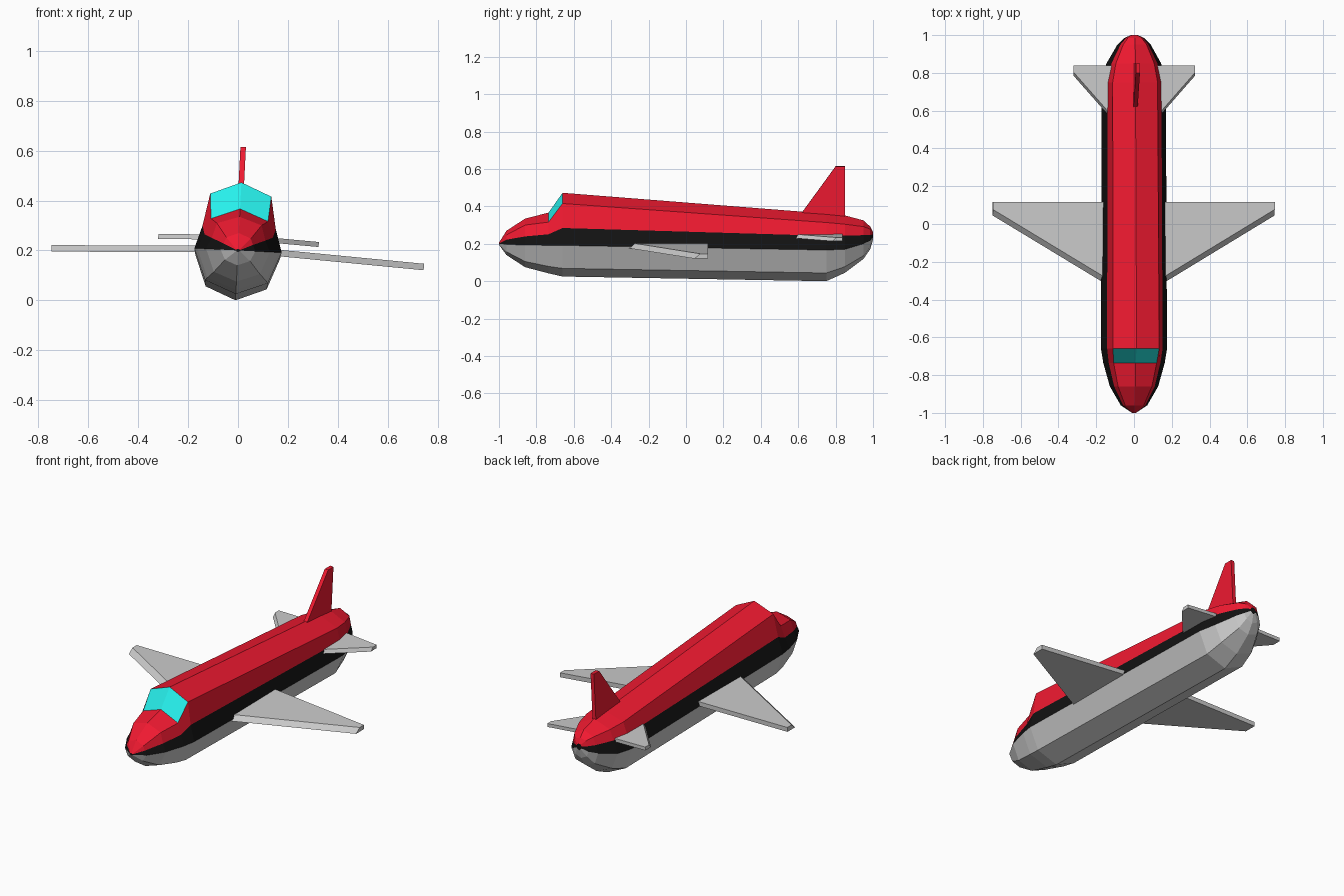
import bpy
from mathutils import Matrix

if "Cube" in bpy.data.objects:
    bpy.data.objects.remove(bpy.data.objects["Cube"])

# The whole craft leans slightly about its long axis
LEAN = (Matrix.Translation((0, 0, 0.2)) @ Matrix.Rotation(0.05, 4, 'Y')
        @ Matrix.Translation((0, 0, -0.2)))


def material(name, color):
    m = bpy.data.materials.new(name)
    m.diffuse_color = color
    m.use_nodes = True
    m.node_tree.nodes["Principled BSDF"].inputs["Base Color"].default_value = m.diffuse_color
    return m


RED = material("red_paint", (0.87, 0.01, 0.03, 1))
BLACK = material("black_paint", (0.006, 0.006, 0.006, 1))
CYAN = material("cyan_glass", (0.02, 0.87, 0.84, 1))


def make(name, verts, faces, mat=None, mirror=True):
    me = bpy.data.meshes.new(name)
    me.from_pydata(verts, [], faces)
    ob = bpy.data.objects.new(name, me)
    bpy.context.collection.objects.link(ob)
    if mat:
        me.materials.append(mat)
    if mirror:
        ob.modifiers.new("mirror", 'MIRROR')
    ob.matrix_world = LEAN
    return ob


# Fuselage stations: y, half width, then heights from keel to ridge
STATIONS = [
    (-1.00, .010, .195, .197, .200, .202, .204, .206),
    (-0.96, .070, .140, .160, .200, .225, .250, .270),
    (-0.86, .128, .075, .110, .200, .245, .305, .335),
    (-0.735, .163, .042, .085, .200, .258, .322, .367),
    (-0.66, .175, .025, .075, .200, .292, .422, .473),
    (0.75, .170, .000, .050, .175, .250, .320, .362),
    (0.85, .145, .045, .083, .178, .250, .310, .352),
    (0.95, .088, .120, .140, .205, .250, .295, .325),
    (0.985, .052, .172, .190, .220, .250, .280, .292),
    (1.00, .018, .222, .228, .237, .250, .258, .262),
]
WIDTHS = (0, .72, 1, .84, .70, 0)


def loft(name, first, last, start, end, mat=None):
    """Skin the half section columns first..last over stations start..end."""
    n = last - first + 1
    verts = [(s[1] * WIDTHS[c], s[0], s[2 + c])
             for s in STATIONS[start:end + 1] for c in range(first, last + 1)]
    faces = []
    for i in range(end - start):
        for j in range(n - 1):
            a = i * n + j
            faces.append((a, a + n, a + n + 1, a + 1))
    # end caps
    if start == 0:
        faces.append(tuple(range(n)))
    if end == len(STATIONS) - 1:
        k = (end - start) * n
        faces.append(tuple(k + j for j in reversed(range(n))))
    faces = [f for f in faces if len(f) > 2]
    return make(name, verts, faces, mat)


END = len(STATIONS) - 1
loft("lower_hull", 0, 2, 0, END)
loft("side_belt", 2, 3, 0, END, BLACK)
loft("upper_side", 3, 4, 0, END, RED)
loft("nose_top", 4, 5, 0, 3, RED)
loft("windshield", 4, 5, 3, 4, CYAN)
loft("roof", 4, 5, 4, END, RED)

# Solid end caps closing the small nose and tail openings
for name, s in (("nose_cap", STATIONS[0]), ("tail_cap", STATIONS[-1])):
    pts = [(s[1] * w, s[0], s[2 + c]) for c, w in enumerate(WIDTHS)]
    face = tuple(range(6)) if s[0] < 0 else tuple(reversed(range(6)))
    make(name, pts, [face], BLACK)

BOX = [(0, 1, 2, 3), (7, 6, 5, 4), (0, 4, 5, 1),
       (1, 5, 6, 2), (2, 6, 7, 3), (3, 7, 4, 0)]


def wing(name, x0, x1, lead0, lead1, trail, z0, z1, t, bevel):
    """Swept slab with a slanted leading edge, mirrored to both sides."""
    verts = []
    for dz, shift in ((-t / 2, 0), (t / 2, bevel)):
        verts += [(x0, lead0 + shift, z0 + dz), (x0, trail, z0 + dz),
                  (x1, trail, z1 + dz), (x1, lead1 + shift, z1 + dz)]
    make(name, verts, BOX)


wing("main_wings", .12, .747, -.335, .045, .117, .200, .171, .026, .032)
wing("tailplanes", .08, .322, .51, .785, .838, .250, .240, .020, .018)

# Upright tail fin
profile = [(.60, .34), (.85, .32), (.85, .615), (.80, .615)]
make("tail_fin", [(x, y, z) for x in (-.011, .011) for y, z in profile],
     [tuple(reversed(f)) for f in BOX], RED, mirror=False)
